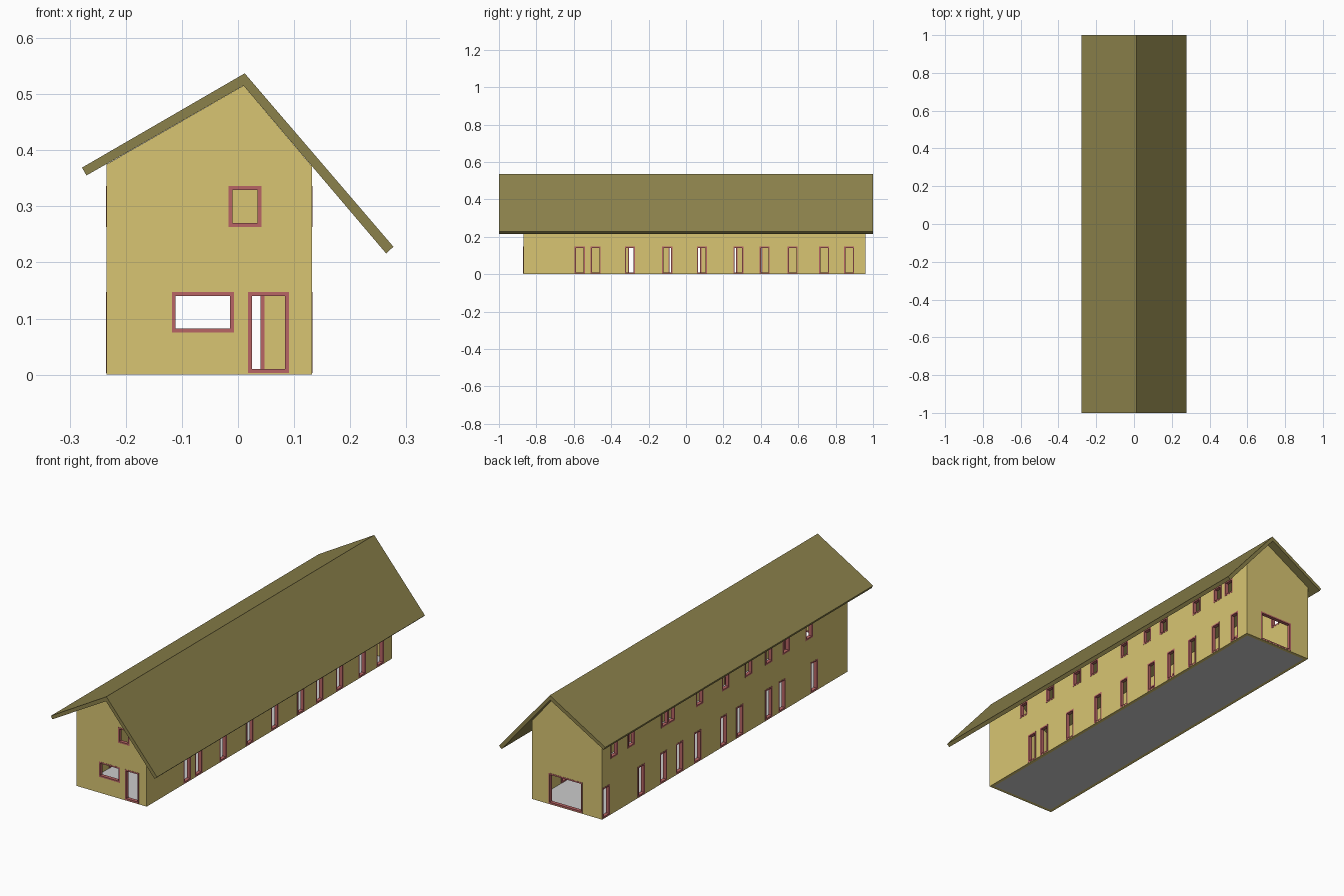
import bpy, bmesh
from mathutils import Vector

if "Cube" in bpy.data.objects:
    bpy.data.objects.remove(bpy.data.objects["Cube"])

X0, X1, Y0, Y1 = -0.234, 0.132, -0.87, 0.96   # outer wall faces
T, F, OUT = 0.015, 0.007, 0.001               # wall thickness, frame width, frame projection


def material(name, rgb):
    m = bpy.data.materials.new(name)
    m.diffuse_color = (*rgb, 1)
    m.use_nodes = True
    m.node_tree.nodes["Principled BSDF"].inputs["Base Color"].default_value = m.diffuse_color
    return m


def finish(bm, name, mat=None):
    bmesh.ops.recalc_face_normals(bm, faces=bm.faces)
    me = bpy.data.meshes.new(name)
    bm.to_mesh(me)
    bm.free()
    ob = bpy.data.objects.new(name, me)
    bpy.context.collection.objects.link(ob)
    if mat:
        me.materials.append(mat)
    return ob


def add_box(bm, a, b):
    vs = bmesh.ops.create_cube(bm, size=1)["verts"]
    a, b = Vector(a), Vector(b)
    for v in vs:
        v.co = (a + b) / 2 + v.co * (b - a)


def extrude_profile(pts, y0, y1, name, mat):
    bm = bmesh.new()
    face = bm.faces.new([bm.verts.new((x, y0, z)) for x, z in pts])
    ext = bmesh.ops.extrude_face_region(bm, geom=[face])["geom"]
    for v in ext:
        if isinstance(v, bmesh.types.BMVert):
            v.co.y = y1
    return finish(bm, name, mat)


yellow = material("wall_yellow", (0.69, 0.56, 0.17))
brown = material("roof_brown", (0.26, 0.22, 0.07))
red = material("frame_red", (0.48, 0.13, 0.13))

# Openings: wall, start and end along the wall, bottom, top
DOOR, UPPER = (0.003, 0.147), (0.263, 0.336)
openings = [("front", -0.118, -0.007, 0.075, 0.147),
            ("front", 0.018, 0.091, *DOOR),
            ("front", -0.017, 0.042, *UPPER),
            ("back", -0.13, 0.047, *DOOR)]
rows = [("right", DOOR, (-.568, -.483, -.30, -.10, .085, .28, .42, .57, .738, .872)),
        ("left", DOOR, (-.622, -.382, -.284, -.067, .055, .248, .383, .503, .668, .93)),
        ("right", UPPER, (-.626, -.44, -.248, -.126, .088, .252, .367, .602, .752, .831)),
        ("left", UPPER, (-.584, -.412, -.284, -.134, .038, .233, .443, .492, .743, .87))]
for wall, (z0, z1), centres in rows:
    openings += [(wall, c - 0.027, c + 0.027, z0, z1) for c in centres]

SPAN = {"front": (Y0, Y0 + T), "back": (Y1 - T, Y1),
        "left": (X0, X0 + T), "right": (X1 - T, X1)}


def wall_box(bm, wall, u0, u1, z0, z1, extra):
    d0, d1 = SPAN[wall][0] - extra, SPAN[wall][1] + extra
    if wall in ("front", "back"):
        add_box(bm, (u0, d0, z0), (u1, d1, z1))
    else:
        add_box(bm, (d0, u0, z0), (d1, u1, z1))


# Hollow house walls with gables
walls = extrude_profile([(X0, 0), (X1, 0), (X1, 0.371), (0.01, 0.515), (X0, 0.375)],
                        Y0, Y1, "walls", yellow)
bm = bmesh.new()
add_box(bm, (X0 + T, Y0 + T, -0.1), (X1 - T, Y1 - T, 0.7))
cavity = finish(bm, "cavity_cutter")
bm = bmesh.new()
for o in openings:
    wall_box(bm, *o, 0.006)
holes = finish(bm, "opening_cutter")
bpy.context.view_layer.objects.active = walls
for cutter in (cavity, holes):
    mod = walls.modifiers.new("cut", "BOOLEAN")
    mod.operation, mod.solver, mod.use_self = "DIFFERENCE", "EXACT", True
    mod.object = cutter
    bpy.ops.object.modifier_apply(modifier=mod.name)
    bpy.data.objects.remove(cutter)

# Door and window frames
bm = bmesh.new()
for w, u0, u1, z0, z1 in openings:
    wall_box(bm, w, u0, u0 + F, z0, z1, OUT)
    wall_box(bm, w, u1 - F, u1, z0, z1, OUT)
    wall_box(bm, w, u0 + F, u1 - F, z0, z0 + F, OUT)
    wall_box(bm, w, u0 + F, u1 - F, z1 - F, z1, OUT)
finish(bm, "door_and_window_frames", red)

# Floor slab
bm = bmesh.new()
add_box(bm, (X0 + T, Y0 + T, 0), (X1 - T, Y1 - T, 0.003))
finish(bm, "floor")

# Asymmetric roof, long slope on the right
extrude_profile([(-0.270, 0.355), (0.01, 0.515), (0.264, 0.216),
                 (0.277, 0.228), (0.012, 0.537), (-0.278, 0.369)],
                -1, 1, "roof", brown)
